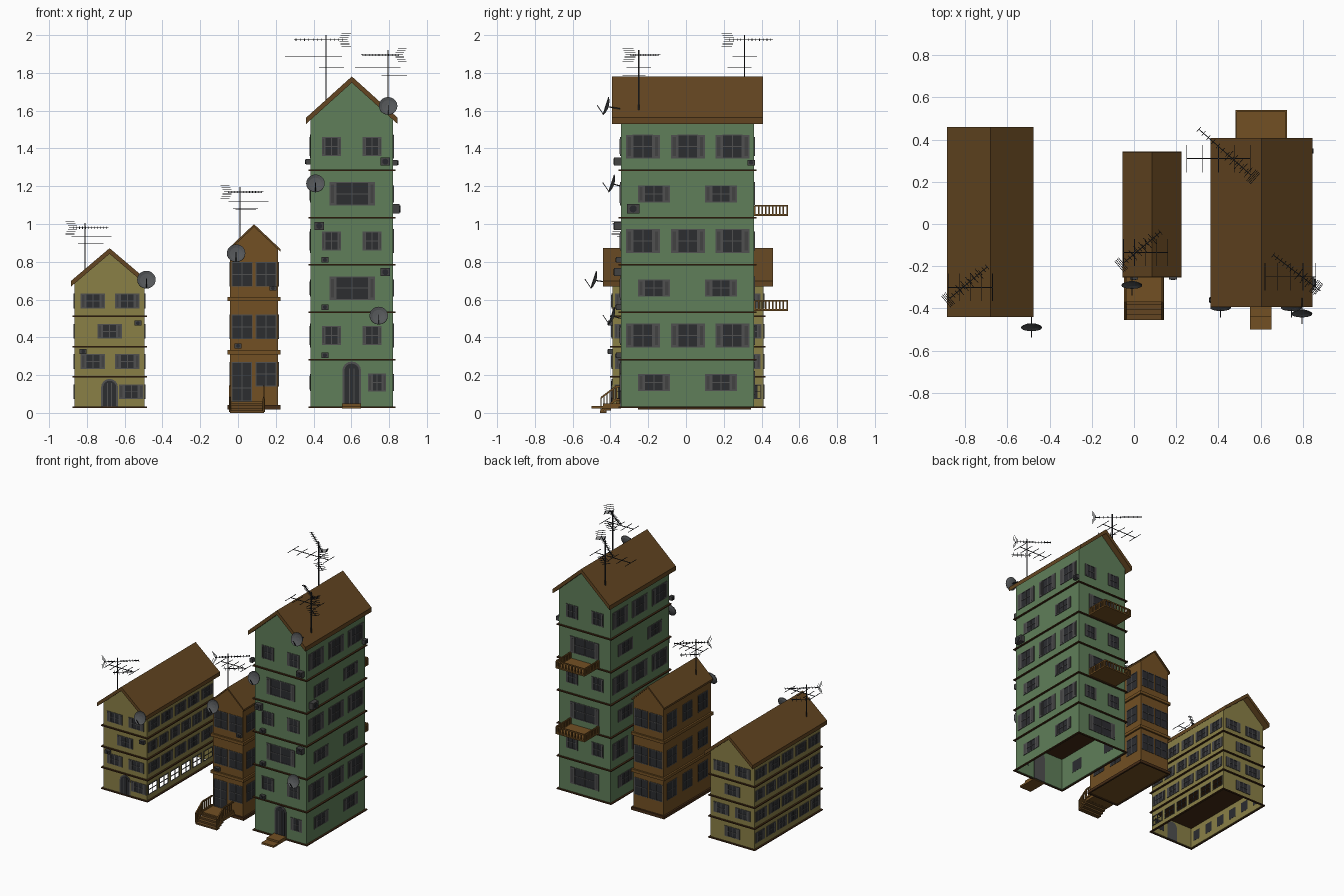
import bpy, bmesh, math
from mathutils import Vector, Matrix

if "Cube" in bpy.data.objects:
    bpy.data.objects.remove(bpy.data.objects["Cube"])

COLOURS = {
    "green_wall": (0.115, 0.21, 0.10), "yellow_wall": (0.255, 0.215, 0.062),
    "brown_wall": (0.17, 0.08, 0.017), "roof_brown": (0.125, 0.06, 0.015),
    "dark_trim": (0.06, 0.025, 0.008), "frame_grey": (0.08, 0.08, 0.08),
    "dark_glass": (0.025, 0.026, 0.03), "dark_metal": (0.02, 0.022, 0.026),
    "dish_grey": (0.09, 0.095, 0.10), "unit_grey": (0.055, 0.055, 0.055)}
mats = {}
for name, c in COLOURS.items():
    m = mats[name] = bpy.data.materials.new(name)
    m.use_nodes = True
    m.diffuse_color = (*c, 1)
    m.node_tree.nodes["Principled BSDF"].inputs["Base Color"].default_value = (*c, 1)

parts = {}


def mesh(part, mat):
    return parts.setdefault(part, (bmesh.new(), mat))[0]


def box(part, mat, a, b):
    a, b = Vector(a), Vector(b)
    size = [abs(p - q) for p, q in zip(a, b)]
    bmesh.ops.create_cube(mesh(part, mat), size=1,
                          matrix=Matrix.Translation((a + b) / 2) @ Matrix.Diagonal((*size, 1)))


def beam(part, mat, p, q, t=0.004):
    p, q = Vector(p), Vector(q)
    rot = (q - p).to_track_quat('Z', 'Y').to_matrix().to_4x4()
    bmesh.ops.create_cube(mesh(part, mat), size=1, matrix=Matrix.Translation((p + q) / 2)
                          @ rot @ Matrix.Diagonal((t, t, (q - p).length, 1)))


def prism(part, mat, near, far):
    bm = mesh(part, mat)
    a, b = [bm.verts.new(p) for p in near], [bm.verts.new(p) for p in far]
    bm.faces.new(a)
    bm.faces.new(b[::-1])
    for i in range(len(a)):
        j = (i + 1) % len(a)
        bm.faces.new((a[j], a[i], b[i], b[j]))


def wall_frame(side, pos):
    """Maps (along, outward, up) on a wall to world space."""
    return {"front": lambda u, n, z: (u, pos - n, z), "back": lambda u, n, z: (u, pos + n, z),
            "left": lambda u, n, z: (pos + n, u, z), "right": lambda u, n, z: (pos - n, u, z)}[side]


def window(tag, f, u, z, w, h, cols=2, rows=2, shutter=0.2, glass=True):
    def plate(part, mat, u0, u1, z0, z1, n0, n1):
        box(tag + part, mat, f(u0, n0, z0), f(u1, n1, z1))
    u0, u1, z0, z1 = u - w / 2, u + w / 2, z - h / 2, z + h / 2
    s = w * shutter
    if shutter:
        for a in (u0, u1 - s):
            plate("_shutters", "frame_grey", a, a + s, z0, z1, 0, 0.005)
            plate("_shutter_slats", "unit_grey", a + s * .25, a + s * .75, z0 + h * .1, z1 - h * .1, 0, 0.006)
    u0, u1 = u0 + s, u1 - s
    if glass:
        plate("_glass", "dark_glass", u0, u1, z0, z1, -0.007, 0.001)
    t = 0.005
    for i in range(cols + 1):
        c = u0 + t / 2 + (u1 - u0 - t) * i / cols
        plate("_window_bars", "frame_grey", c - t / 2, c + t / 2, z0, z1, 0, 0.004)
    for i in range(rows + 1):
        c = z0 + t / 2 + (z1 - z0 - t) * i / rows
        plate("_window_bars", "frame_grey", u0, u1, c - t / 2, c + t / 2, 0, 0.004)


def arch_door(tag, f, u, z0, w, h):
    for part, mat, k, n in (("_door_frame", "frame_grey", 1, 0.004), ("_door", "dark_glass", .78, 0.006)):
        r, top = w / 2 * k, z0 + h - w / 2
        pts = [(u - r, z0), (u + r, z0)]
        pts += [(u + r * math.cos(a), top + r * math.sin(a)) for a in (math.pi * i / 8 for i in range(9))]
        prism(tag + part, mat, [f(p, n, z) for p, z in pts], [f(p, -0.007 if k == 1 else -0.001, z) for p, z in pts])
    for s in (-.12, .12):
        box(tag + "_door_bars", "frame_grey", f(u + w * s - .002, 0, z0), f(u + w * s + .002, .008, z0 + h * .85))


def building(tag, mat, x0, x1, y0, y1, eave, peak, roof, levels, lip, band, skip_left=None):
    """Hollow walls, pitched roof and floor bands; roof = overhang x, overhang y, thickness."""
    xm, t, base = (x0 + x1) / 2, 0.006, levels[0]
    outline = [(x0, base), (x1, base), (x1, eave), (xm, peak), (x0, eave)]
    for y in (y0, y1 - t):
        prism(tag + "_walls", mat, [(x, y, z) for x, z in outline], [(x, y + t, z) for x, z in outline])
    box(tag + "_walls", mat, (x0, y0, base), (x0 + t, y1, eave))
    box(tag + "_walls", mat, (x1 - t, y0, skip_left or base), (x1, y1, eave))
    ox, oy, th = roof
    drop = (peak - eave) / (xm - x0) * ox
    low = [(x0 - ox, eave - drop), (xm, peak), (x1 + ox, eave - drop)]
    chevron = low + [(x, z + th) for x, z in low[::-1]]
    prism(tag + "_roof", "roof_brown", [(x, y0 - oy, z) for x, z in chevron], [(x, y1 + oy, z) for x, z in chevron])
    for z in levels[1:]:
        box(tag + "_floor_bands", "dark_trim" if band < .01 else "brown_wall",
            (x0 - lip, y0 - lip, z), (x1 + lip, y1 + lip, z + band))
    z = base
    for a, b in (((x0 - lip, y0 - lip), (x1 + lip, y0)), ((x0 - lip, y1), (x1 + lip, y1 + lip)),
                 ((x0 - lip, y0), (x0, y1)), ((x1, y0), (x1 + lip, y1))):
        box(tag + "_base_band", "dark_trim", (*a, z - band / 2), (*b, z + band / 2))
    return {"front": wall_frame("front", y0), "back": wall_frame("back", y1),
            "left": wall_frame("left", x1), "right": wall_frame("right", x0)}


# Yellow house with an unglazed row of ground windows on its left wall
Y = building("yellow_house", "yellow_wall", -0.865, -0.495, -0.39, 0.41, 0.685, 0.842,
             (0.02, 0.05, 0.03), [0.03, 0.187, 0.347, 0.507], 0.012, 0.008, skip_left=0.15)
row6 = [0.01 + 0.134 * (i - 2.5) for i in range(6)]
row5 = [0.01 + 0.16 * (i - 2) for i in range(5)]
for k in range(4):
    z = 0.112 + 0.16 * k
    for side in ("left", "right"):
        for u in (row5 if k % 2 else row6):
            hole = side == "left" and k == 0
            window("yellow_house", Y[side], u, z, 0.13 if k % 2 else 0.108, 0.078, 2, 2, 0 if hole else 0.18, not hole)
    for side in ("front", "back"):
        for u in ((-0.768, -0.586) if k % 2 else (-0.68,)):
            if k or side == "back":
                window("yellow_house", Y[side], u, z, 0.13, 0.078)
box("yellow_house_walls", "yellow_wall", (-0.501, -0.39, 0.03), (-0.495, 0.41, 0.073))
edges = [-0.39] + [u + d for u in row6 for d in (-0.054, 0.054)] + [0.41]
for a, b in zip(edges[::2], edges[1::2]):
    box("yellow_house_walls", "yellow_wall", (-0.501, a, 0.073), (-0.495, b, 0.15))
arch_door("yellow_house", Y["front"], -0.68, 0.03, 0.09, 0.15)
window("yellow_house", Y["front"], -0.565, 0.112, 0.13, 0.078)

# Narrow brown house
B = building("brown_house", "brown_wall", -0.042, 0.212, -0.24, 0.33, 0.865, 0.985,
             (0.012, 0.01, 0.014), [0.03, 0.31, 0.592], 0.013, 0.022)
box("brown_house_floor", "brown_wall", (-0.042, -0.24, 0.025), (0.212, 0.33, 0.04))
for k in range(3):
    z = (0.205, 0.455, 0.733)[k]
    for side in ("left", "right"):
        for u in (-0.14, 0.045, 0.23):
            window("brown_house", B[side], u, z, 0.115, 0.13, shutter=0)
    for side in ("front", "back"):
        for u in (0.022, 0.148):
            if side == "back" or k or u > 0.1:
                window("brown_house", B[side], u, z, 0.112, 0.13, 2, 2, 0)
window("brown_house", B["front"], 0.02, 0.165, 0.11, 0.21, 2, 3, 0)

# Porch, stairs and railings of the brown house
box("porch", "brown_wall", (-0.045, -0.37, 0.04), (0.14, -0.24, 0.06))
for i in range(4):
    y = -0.455 + 0.024 * i
    box("porch_steps", "roof_brown", (-0.042, y, 0.013 * i), (0.138, y + 0.035, 0.013 * i + 0.012))
for x in (-0.042, 0.136):
    rail = [(-0.45, 0.08), (-0.37, 0.14), (-0.25, 0.14)]
    for (ya, za), (yb, zb) in zip(rail, rail[1:]):
        beam("porch_rails", "brown_wall", (x, ya, za), (x, yb, zb), 0.009)
        beam("porch_rails", "brown_wall", (x, ya, za - 0.07), (x, yb, zb - 0.07), 0.012)
        for i in range(5):
            s = i / 5
            y, z = ya + (yb - ya) * s, za + (zb - za) * s
            beam("porch_rails", "brown_wall", (x, y, z - 0.07), (x, y, z), 0.007)

# Tall green house
G = building("green_house", "green_wall", 0.385, 0.82, -0.345, 0.36, 1.552, 1.748,
             (0.024, 0.047, 0.033), [0.03, 0.277, 0.528, 0.779, 1.03, 1.281], 0.013, 0.008)
for k in range(6):
    z = 0.16 + 0.25 * k
    for side in ("left", "right"):
        for u in ((-0.228, 0.01, 0.246) if k % 2 else (-0.17, 0.185)):
            window("green_house", G[side], u, z, 0.18 if k % 2 else 0.17, 0.125 if k % 2 else 0.09)
    for side in ("front", "back"):
        for u in ((0.495, 0.71) if k % 2 else (0.604,)):
            if k or side == "back":
                window("green_house", G[side], u, z, *((0.1, 0.1) if k % 2 else (0.24, 0.125)), shutter=0.13)
arch_door("green_house", G["front"], 0.602, 0.03, 0.1, 0.242)
window("green_house", G["front"], 0.737, 0.16, 0.095, 0.095)
for i in range(2):
    box("green_house_steps", "brown_wall", (0.55, -0.5 + 0.06 * i, 0.022 + 0.014 * i), (0.652, -0.345, 0.036 + 0.014 * i))

# Back balconies
for z in (0.54, 1.042):
    box("balcony_floor", "brown_wall", (0.48, 0.36, z), (0.725, 0.54, z + 0.01))
    corners = [(0.484, 0.365), (0.484, 0.535), (0.721, 0.535), (0.721, 0.365)]
    for (xa, ya), (xb, yb) in zip(corners, corners[1:]):
        beam("balcony_rails", "brown_wall", (xa, ya, z + 0.054), (xb, yb, z + 0.054), 0.009)
        for i in range(10):
            x, y = xa + (xb - xa) * i / 9, ya + (yb - ya) * i / 9
            beam("balcony_rails", "brown_wall", (x, y, z), (x, y, z + 0.054), 0.008)


# Wall units: a casing with a dark round fan
def wall_unit(f, u, z, w=0.05, h=0.042, d=0.035):
    box("wall_units", "unit_grey", f(u - w / 2, 0, z - h / 2), f(u + w / 2, d, z + h / 2))
    ring = [(u + h * .38 * math.cos(a), z + h * .38 * math.sin(a)) for a in (math.tau * i / 12 for i in range(12))]
    prism("wall_unit_fans", "dark_metal", [f(p, d, q) for p, q in ring], [f(p, d + 0.004, q) for p, q in ring])


for u, z in ((0.43, 0.99), (0.78, 0.745), (0.78, 1.33)):
    wall_unit(G["front"], u, z)
for u, z in ((0.46, 0.81), (0.46, 0.56), (0.46, 0.305)):
    wall_unit(G["front"], u, z, 0.036, 0.028, 0.025)
wall_unit(G["left"], -0.28, 1.08, 0.065, 0.05)
wall_unit(G["left"], 0.345, 1.325, 0.04, 0.03, 0.025)
wall_unit(G["right"], -0.36, 1.33, 0.03, 0.03, 0.025)
for f, u, z in ((B["front"], 0.185, 0.66), (B["front"], 0, 0.355), (Y["front"], -0.53, 0.475), (Y["front"], -0.82, 0.325)):
    wall_unit(f, u, z, 0.038, 0.026, 0.022)


# Satellite dishes: shallow bowls tilted up, with a feed arm and a bracket
def dish(x, y, z, wall_y):
    bm = mesh("satellite_dishes", "dish_grey")
    M = Matrix.Translation((x, y, z)) @ Matrix.Rotation(math.radians(72), 4, 'X')
    rings = [[bm.verts.new(M @ Vector((r * math.cos(a), r * math.sin(a), d)))
              for a in (math.tau * i / 20 for i in range(20))]
             for r, d in ((0.012, -0.011), (0.034, -0.006), (0.049, 0.002), (0.049, -0.002), (0.034, -0.01), (0.012, -0.015))]
    for a, b in zip(rings, rings[1:]):
        for i in range(20):
            bm.faces.new((a[i], a[i - 1], b[i - 1], b[i]))
    bm.faces.new(rings[0])
    bm.faces.new(rings[-1][::-1])
    beam("dish_arms", "dark_metal", M @ Vector((0, -0.045, 0)), M @ Vector((0, -0.01, 0.045)))
    beam("dish_arms", "dark_metal", M @ Vector((0, 0, -0.014)), (x, wall_y, z - 0.015), 0.006)


for x, y, z, wy in ((-0.485, -0.49, 0.705, -0.4), (-0.01, -0.29, 0.845, -0.24), (0.795, -0.425, 1.625, -0.35),
                    (0.41, -0.395, 1.215, -0.345), (0.745, -0.395, 0.515, -0.345)):
    dish(x, y, z, wy)


# Roof aerials: mast, tilted-plan top boom with reflector, and two plain booms
def aerial(x, y, z0, z1, back, front, angle, x_from, x_to, second, third):
    m = "dark_metal"
    beam("aerials", m, (x, y, z0), (x, y, z1), 0.006)
    d = Vector((math.cos(angle), math.sin(angle), 0))
    n, up, c = Vector((-d.y, d.x, 0)), Vector((0, 0, 1)), Vector((x, y, z1 - 0.025))
    beam("aerials", m, c + d * back, c + d * front)
    for i in range(12):
        p = c + d * (back + (front - back) * i / 11)
        beam("aerials", m, p - n * 0.014, p + n * 0.014, 0.003)
        beam("aerials", m, p - up * 0.006, p + up * 0.006, 0.003)
    for i in range(-3, 4):
        p = c + d * (back - math.copysign(0.008 * abs(i), back) * -1) + up * 0.011 * i
        beam("aerials", m, p - n * 0.035, p + n * 0.035, 0.003)
    beam("aerials", m, (x_from, y, second), (x_to, y, second))
    for i in range(5):
        u = x_from + (x_to - x_from) * i / 4
        beam("aerials", m, (u, y - 0.065, second), (u, y + 0.065, second), 0.003)
    q = Vector((x, y, third))
    beam("aerials", m, q - d * 0.03, q + d * 0.11)
    for i in range(5):
        p = q + d * (0.1 - 0.03 * i)
        beam("aerials", m, p - n * 0.03, p + n * 0.03, 0.003)


aerial(0.465, 0.31, 1.6, 2.0, 0.12, -0.21, -0.72, 0.25, 0.55, 1.885, 1.83)
aerial(0.795, -0.25, 1.58, 1.92, 0.07, -0.17, -0.65, 0.62, 0.86, 1.83, 1.785)
aerial(-0.81, -0.3, 0.7, 1.005, -0.08, 0.15, 0.7, -0.88, -0.67, 0.935, 0.895)
aerial(0.01, -0.135, 0.88, 1.195, -0.08, 0.15, 0.7, -0.05, 0.16, 1.12, 1.08)

for name, (bm, mat) in parts.items():
    bmesh.ops.recalc_face_normals(bm, faces=bm.faces)
    data = bpy.data.meshes.new(name)
    bm.to_mesh(data)
    bm.free()
    data.materials.append(mats[mat])
    bpy.context.collection.objects.link(bpy.data.objects.new(name, data))
